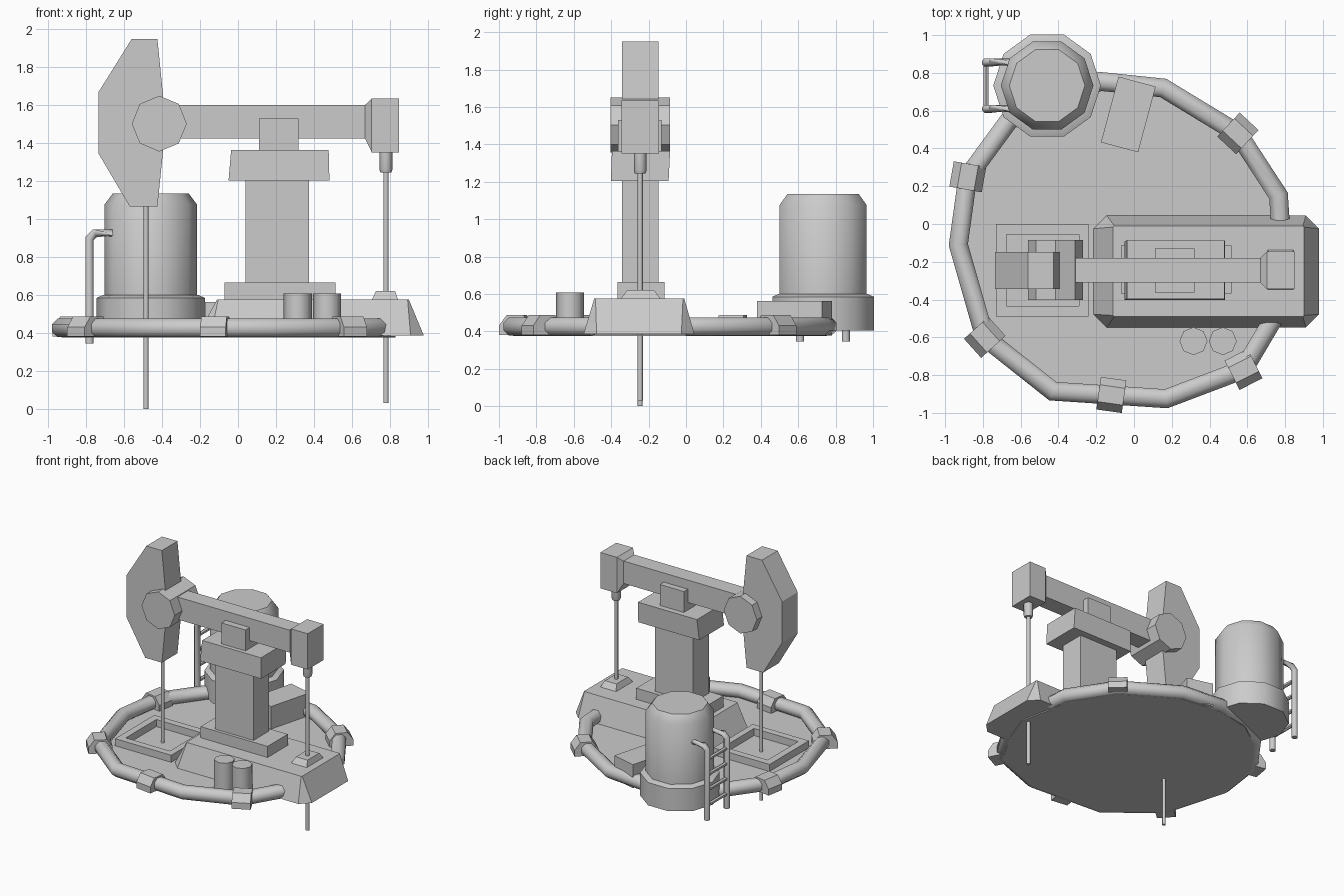
import bpy, bmesh, math
from mathutils import Vector, Matrix

if "Cube" in bpy.data.objects:
    bpy.data.objects.remove(bpy.data.objects["Cube"])

grey = bpy.data.materials.new("light_grey")
grey.diffuse_color = (0.6, 0.6, 0.6, 1)
grey.use_nodes = True
grey.node_tree.nodes["Principled BSDF"].inputs["Base Color"].default_value = grey.diffuse_color
GROUND = 0.38
AXIS_Y = -0.245          # centre plane of the pump


def finish(name, bm, smooth=0):
    bmesh.ops.recalc_face_normals(bm, faces=bm.faces)
    me = bpy.data.meshes.new(name)
    bm.to_mesh(me)
    bm.free()
    ob = bpy.data.objects.new(name, me)
    bpy.context.collection.objects.link(ob)
    me.materials.append(grey)
    if smooth:
        bpy.ops.object.select_all(action='DESELECT')
        ob.select_set(True)
        bpy.context.view_layer.objects.active = ob
        bpy.ops.object.shade_smooth_by_angle(angle=math.radians(smooth))
    return ob


def loft(name, loops, smooth=0, closed=False):
    """Skin a list of equal-length point loops and cap the ends."""
    bm = bmesh.new()
    rings = [[bm.verts.new(p) for p in loop] for loop in loops]
    n = len(rings[0])
    pairs = list(zip(rings, rings[1:]))
    if closed:
        pairs.append((rings[-1], rings[0]))
    for a, b in pairs:
        for i in range(n):
            j = (i + 1) % n
            bm.faces.new((a[i], a[j], b[j], b[i]))
    if not closed:
        bm.faces.new(rings[0])
        bm.faces.new(rings[-1])
    bmesh.ops.remove_doubles(bm, verts=bm.verts, dist=1e-5)
    return finish(name, bm, smooth)


def rect(x0, x1, y0, y1, z):
    return [(x0, y0, z), (x1, y0, z), (x1, y1, z), (x0, y1, z)]


def box(name, x0, x1, y0, y1, z0, z1):
    return loft(name, [rect(x0, x1, y0, y1, z0), rect(x0, x1, y0, y1, z1)])


def lathe(name, x, y, profile, n, smooth=50, turn=0):
    """Profile is a list of (radius, height)."""
    ang = [turn + 2 * math.pi * i / n for i in range(n)]
    return loft(name, [[(x + r * math.cos(a), y + r * math.sin(a), z) for a in ang]
                       for r, z in profile], smooth)


def tube(name, path, r, n=8, floor=-1):
    """Sweep a round section along a path with mitred corners."""
    pts = [Vector(p) for p in path]
    loops = []
    for i, p in enumerate(pts):
        a = (p - pts[i - 1]).normalized() if i else (pts[1] - p).normalized()
        b = (pts[i + 1] - p).normalized() if i < len(pts) - 1 else a
        t = (a + b).normalized()
        stretch = 1 / max(t.dot(a), 0.5)
        bend = (b - a)
        side = t.cross(Vector((0, 1, 0)) if abs(t.y) < 0.5 and abs(t.z) > 0.1
                       else Vector((0, 0, 1))).normalized()
        up = side.cross(t)
        ring = []
        for k in range(n):
            w = 2 * math.pi * (k + 0.5) / n
            v = side * math.cos(w) * r + up * math.sin(w) * r
            if bend.length > 1e-4:
                d = bend.normalized()
                v += d * v.dot(d) * (stretch - 1)
            q = p + v
            q.z = max(q.z, floor)
            ring.append(q)
        loops.append(ring)
    return loft(name, loops, 50)


# Ground plate and the pipe around it
ring = [(0.775, 0.0), (0.765, 0.15), (0.55, 0.48), (0.155, 0.72), (-0.18, 0.755),
        (-0.66, 0.55), (-0.88, 0.25), (-0.93, -0.11), (-0.79, -0.60),
        (-0.43, -0.885), (0.17, -0.925), (0.58, -0.77), (0.74, -0.50)]
plate = ring[:5] + [(-0.45, 0.70)] + ring[5:] + [(0.83, -0.25)]
loft("ground_plate", [[(x, y, z) for x, y in plate] for z in (GROUND - 0.004, GROUND + 0.004)])
tube("ring_pipe", [(x, y, 0.425) for x, y in ring], 0.054, 8, GROUND - 0.003)

# Arched clamps over the pipe
arch = [(-0.087, 0), (-0.087, 0.05), (-0.045, 0.107), (0.045, 0.107), (0.087, 0.05), (0.087, 0)]
for x, y, deg in [(0.55, 0.48, 137), (-0.88, 0.25, 80), (-0.79, -0.60, -48),
                  (-0.12, -0.905, -8), (0.58, -0.77, 27)]:
    m = Matrix.Translation((x, y, GROUND)) @ Matrix.Rotation(math.radians(deg), 4, 'Z')
    loft("pipe_clamp", [[m @ Vector((s, u, h)) for u, h in arch] for s in (-0.068, 0.068)])

# Sloped foundation with cut corners at the bottom
c, fx0, fx1, fy0, fy1 = 0.07, -0.215, 0.98, -0.548, 0.045
foot = [(fx0 + c, fy0), (fx1 - c, fy0), (fx1, fy0 + c), (fx1, fy1 - c),
        (fx1 - c, fy1), (fx0 + c, fy1), (fx0, fy1 - c), (fx0, fy0 + c)]
tx0, tx1, ty0, ty1 = -0.11, 0.90, -0.49, -0.01
top = [(tx0, ty0), (tx1, ty0), (tx1, ty0), (tx1, ty1), (tx1, ty1), (tx0, ty1), (tx0, ty1), (tx0, ty0)]
e = 0.006
top = [(x + (e if i in (0, 5) else -e if i in (1, 4) else 0),
        y + (e if i in (2, 7) else -e if i in (3, 6) else 0)) for i, (x, y) in enumerate(top)]
loft("foundation", [[(x, y, GROUND + 0.005) for x, y in foot], [(x, y, 0.577) for x, y in top]])

# Tower
box("tower_plinth", -0.07, 0.515, -0.367, -0.115, 0.57, 0.665)
box("tower_column", 0.04, 0.375, -0.342, -0.147, 0.66, 1.21)
loft("tower_cap", [rect(-0.05, 0.482, -0.402, -0.093, 1.203), rect(-0.036, 0.478, -0.396, -0.085, 1.365)])
box("beam_saddle", 0.11, 0.32, -0.363, -0.13, 1.36, 1.53)


# Walking beam with a flared end block
def section(x, hy, z0, z1):
    return [(x, AXIS_Y - hy, z0), (x, AXIS_Y + hy, z0), (x, AXIS_Y + hy, z1), (x, AXIS_Y - hy, z1)]


loft("walking_beam", [section(-0.42, 0.066, 1.425, 1.602), section(0.67, 0.066, 1.425, 1.602),
                      section(0.705, 0.1, 1.352, 1.635), section(0.85, 0.1, 1.352, 1.635)])

# Beam head and its cross drum
head = [(-0.56, 1.95), (-0.425, 1.95), (-0.395, 1.65), (-0.395, 1.36), (-0.425, 1.065),
        (-0.57, 1.065), (-0.735, 1.345), (-0.735, 1.67)]
loft("beam_head", [[(x, y, z) for x, z in head] for y in (-0.343, -0.148)])
loft("cross_drum", [[(-0.415 + 0.145 * math.cos(k * math.pi / 4), y,
                      1.503 + 0.147 * math.sin(k * math.pi / 4)) for k in range(8)]
                    for y in (-0.403, -0.085)])

# Rods
lathe("left_rod", -0.485, AXIS_Y, [(0.013, 0.0), (0.013, 1.10)], 8)
lathe("right_rod", 0.78, AXIS_Y, [(0.014, 0.03), (0.014, 1.27)], 8)
lathe("rod_collar", 0.78, AXIS_Y, [(0.029, 1.245), (0.034, 1.26), (0.034, 1.36)], 8)
loft("rod_seal", [rect(0.705, 0.845, -0.35, -0.135, 0.572), rect(0.727, 0.828, -0.315, -0.17, 0.62)])

# Open frame round the left rod
o, i = (-0.73, -0.24, -0.49, 0.0), (-0.675, -0.29, -0.435, -0.055)
loft("pit_frame", [rect(*o, GROUND), rect(*o, 0.44), rect(*i, 0.44), rect(*i, GROUND)], closed=True)

# Barrels
for x in (0.315, 0.47):
    lathe("barrel", x, -0.62, [(0.074, GROUND), (0.074, 0.608)], 8)

# Tank
TX, TY = -0.46, 0.733
lathe("tank_base", TX, TY, [(0.285, 0.405), (0.285, 0.585), (0.25, 0.60)], 10, 40)
lathe("tank_body", TX, TY, [(0.245, 0.58), (0.245, 1.075), (0.2, 1.135)], 10, 40)

# Ladder on the tank
for y in (0.61, 0.855):
    tube("ladder_rail", [(-0.63, y, 0.925), (-0.755, y, 0.925), (-0.783, y, 0.897), (-0.783, y, 0.345)], 0.023)
for z in (0.46, 0.58, 0.70, 0.82):
    tube("ladder_rung", [(-0.783, 0.61, z), (-0.783, 0.855, z)], 0.015, 6)

# Control box set at an angle beside the tank
m = Matrix.Translation((-0.03, 0.58, 0)) @ Matrix.Rotation(math.radians(-15), 4, 'Z')
loft("control_box", [[m @ Vector(p) for p in rect(-0.102, 0.102, -0.18, 0.18, z)] for z in (0.377, 0.562)])
